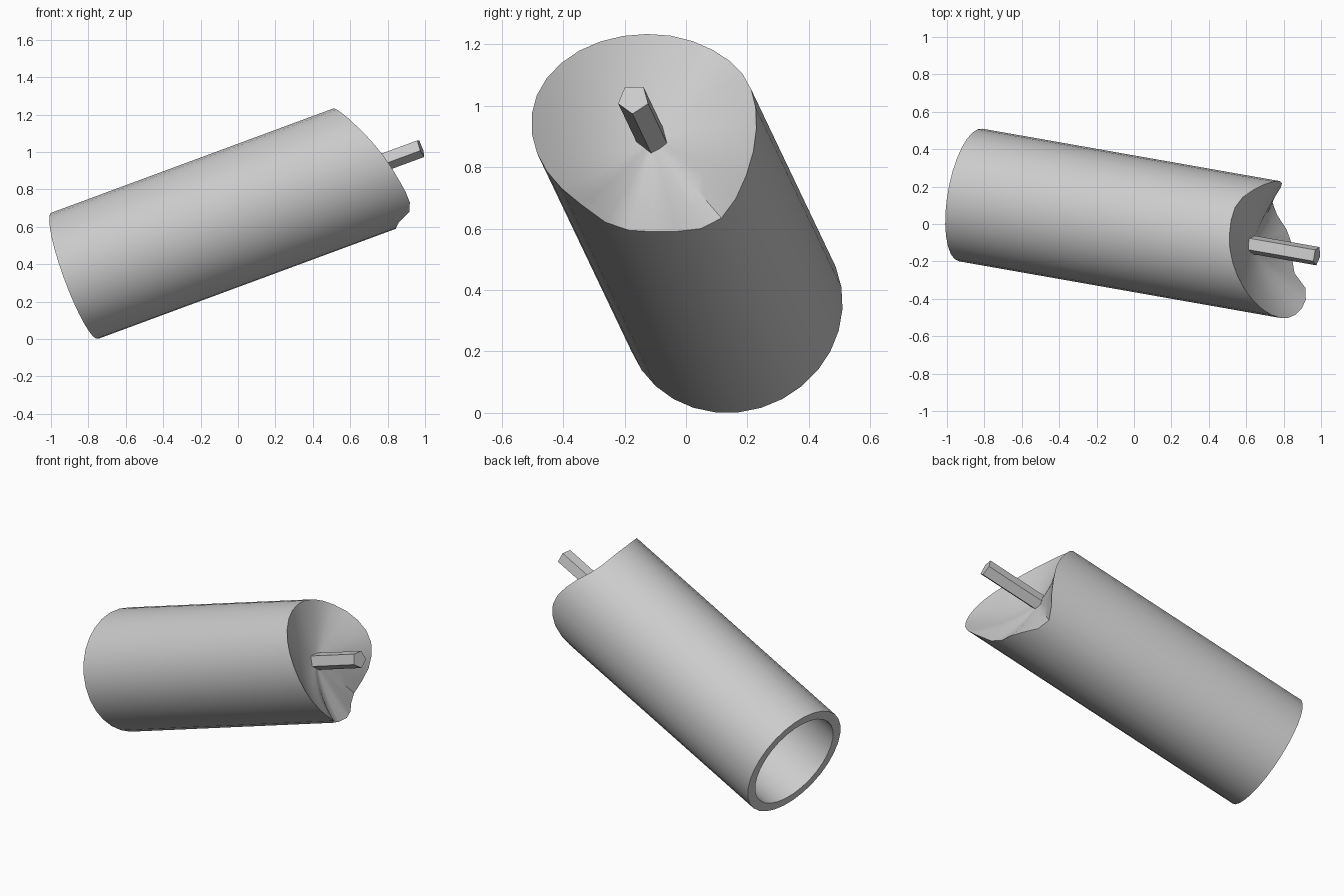
import bpy, bmesh, math
from mathutils import Vector, Matrix

if "Cube" in bpy.data.objects:
    bpy.data.objects.remove(bpy.data.objects["Cube"])

SIDES = 30
RADIUS, WALL = 0.36, 0.058
CENTRE_HEIGHT = 1.62

# Melted rim: (angle in degrees, length along the axis)
RIM = [(1, 1.72), (23, 1.69), (56, 1.61), (90, 1.625), (116, 1.68), (150, 1.775),
       (168, 1.83), (188, 1.87), (218, 1.89), (239, 1.86), (255, 1.75), (280, 1.71),
       (309, 1.6), (337, 1.68)]

# Tilted frame: local x is sideways, local y upwards, local z along the axis
axis = Vector((0.925, -0.163, 0.342)).normalized()
side = Vector((0.174, 0.985, 0)).normalized()
up = axis.cross(side)
FRAME = Matrix((side, up, axis)).transposed().to_4x4()
FRAME.translation = Vector((-0.873, 0.155, 0.338))


def rim_height(deg):
    """Smooth periodic interpolation of the rim."""
    n = len(RIM)
    deg = (deg - RIM[0][0]) % 360 + RIM[0][0]
    i = max(k for k in range(n) if RIM[k][0] <= deg)
    p = [RIM[(i + k) % n][1] for k in (-1, 0, 1, 2)]
    end = RIM[(i + 1) % n][0] + (360 if i == n - 1 else 0)
    t = (deg - RIM[i][0]) / (end - RIM[i][0])
    return p[1] + 0.5 * t * (p[2] - p[0] + t * (2 * p[0] - 5 * p[1] + 4 * p[2] - p[3]
                             + t * (3 * (p[1] - p[2]) + p[3] - p[0])))


def top_height(deg, t):
    """Bowl that rises from the wick to the rim."""
    blend = 0.35 * t + 0.65 * t * t
    return CENTRE_HEIGHT + (rim_height(deg) - CENTRE_HEIGHT) * blend


def ring(bm, radius, height):
    verts = []
    for k in range(SIDES):
        deg = 360 * k / SIDES
        a = math.radians(deg)
        verts.append(bm.verts.new((radius * math.cos(a), radius * math.sin(a), height(deg))))
    return verts


def finish(bm, name):
    bmesh.ops.recalc_face_normals(bm, faces=bm.faces)
    bm.transform(FRAME)
    mesh = bpy.data.meshes.new(name)
    bm.to_mesh(mesh)
    bm.free()
    mesh.materials.append(grey)
    obj = bpy.data.objects.new(name, mesh)
    bpy.context.collection.objects.link(obj)
    bpy.ops.object.select_all(action='DESELECT')
    obj.select_set(True)
    bpy.context.view_layer.objects.active = obj
    bpy.ops.object.shade_smooth_by_angle(angle=math.radians(30))
    return obj


grey = bpy.data.materials.new("wax_grey")
grey.use_nodes = True
COLOUR = (0.6, 0.6, 0.6, 1)
grey.diffuse_color = COLOUR
grey.node_tree.nodes["Principled BSDF"].inputs["Base Color"].default_value = COLOUR

# Candle body: hollow shell, open at the base, with a melted top
bm = bmesh.new()
inner = RADIUS - WALL
steps = (0.15, 0.3, 0.45, 0.6, 0.75, 0.9)
rings = [ring(bm, inner * t, lambda d, t=t: top_height(d, t) - WALL) for t in steps]
rings.append(ring(bm, inner, lambda d: top_height(d, inner / RADIUS) - WALL))
rings.append(ring(bm, inner, lambda d: 0))
rings.append(ring(bm, RADIUS, lambda d: 0))
rings.append(ring(bm, RADIUS, rim_height))
rings += [ring(bm, RADIUS * t, lambda d, t=t: top_height(d, t)) for t in reversed(steps)]
for lower, upper in zip(rings, rings[1:]):
    for k in range(SIDES):
        n = (k + 1) % SIDES
        bm.faces.new((lower[k], lower[n], upper[n], upper[k]))
for end, height in ((rings[0], CENTRE_HEIGHT - WALL), (rings[-1], CENTRE_HEIGHT)):
    hub = bm.verts.new((0, 0, height))
    for k in range(SIDES):
        bm.faces.new((end[k], end[(k + 1) % SIDES], hub))
finish(bm, "candle_body")

# Wick: five-sided rod with one corner pointing down
bm = bmesh.new()
bmesh.ops.create_cone(bm, cap_ends=True, segments=5, radius1=0.052, radius2=0.052, depth=0.42,
                      matrix=Matrix.Translation((0, 0, 1.79)) @ Matrix.Rotation(math.pi, 4, 'Z'))
finish(bm, "wick")
